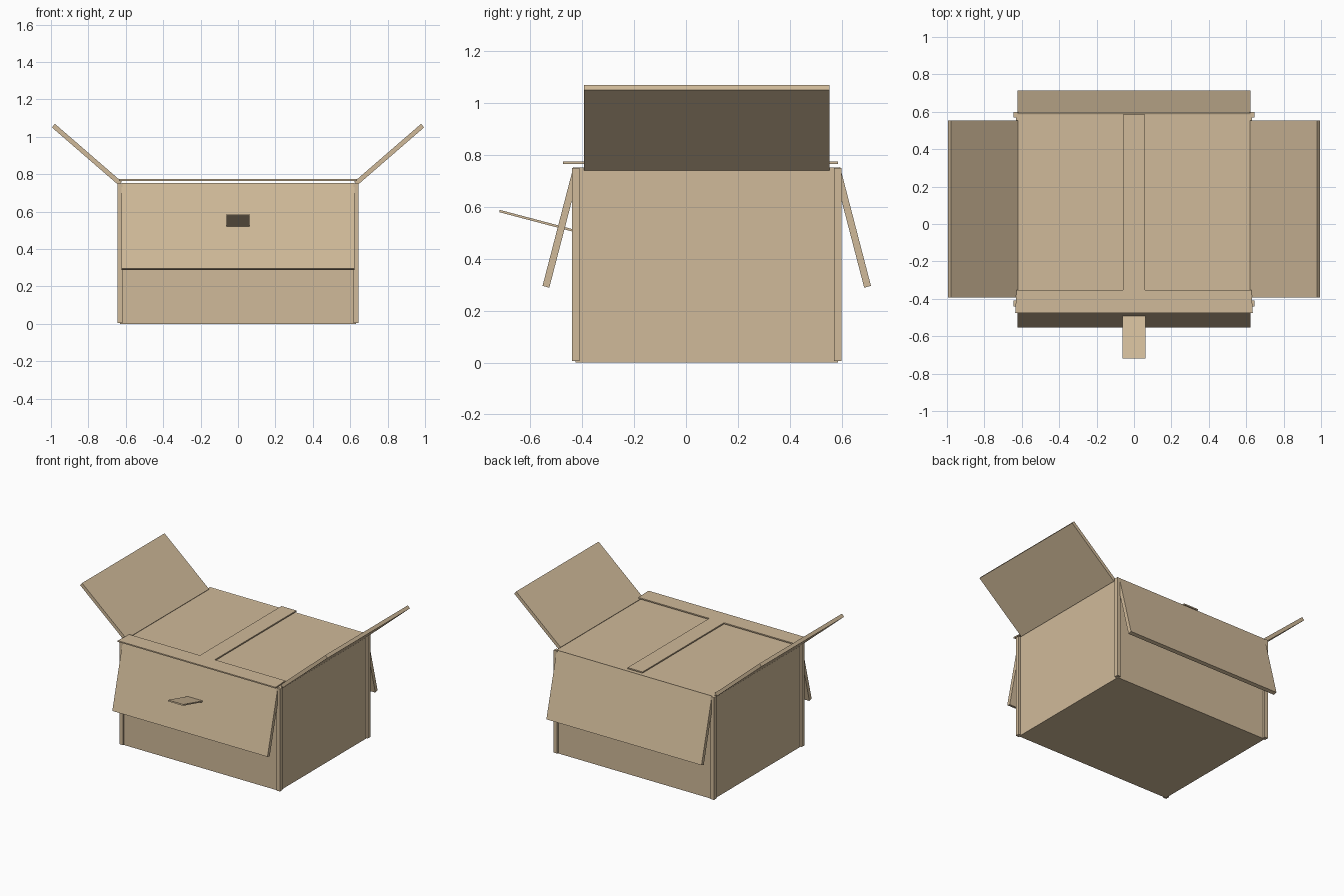
import bpy, bmesh, math
from mathutils import Vector

if "Cube" in bpy.data.objects:
    bpy.data.objects.remove(bpy.data.objects["Cube"])

# One cardboard colour
card = bpy.data.materials.new("tan cardboard")
card.diffuse_color = (0.63, 0.49, 0.32, 1)
card.use_nodes = True
card.node_tree.nodes["Principled BSDF"].inputs["Base Color"].default_value = card.diffuse_color

CY = 0.08          # centre of the box in y
HX, HY = 0.63, 0.505
H = 0.748


def prism(name, points, direction):
    """Extrude a flat outline along a vector."""
    bm = bmesh.new()
    face = bm.faces.new([bm.verts.new(p) for p in points])
    ext = bmesh.ops.extrude_face_region(bm, geom=[face])
    moved = [v for v in ext["geom"] if isinstance(v, bmesh.types.BMVert)]
    bmesh.ops.translate(bm, verts=moved, vec=direction)
    bmesh.ops.recalc_face_normals(bm, faces=bm.faces)
    mesh = bpy.data.meshes.new(name)
    bm.to_mesh(mesh)
    bm.free()
    mesh.materials.append(card)
    obj = bpy.data.objects.new(name, mesh)
    bpy.context.collection.objects.link(obj)
    return obj


def block(name, x0, x1, y0, y1, z0, z1):
    return prism(name, [(x0, y0, z0), (x1, y0, z0), (x1, y1, z0), (x0, y1, z0)],
                 (0, 0, z1 - z0))


def board(name, start, end, width_vec, thick):
    """Board whose centre line runs start to end, extruded along width_vec."""
    a, b, w = Vector(start), Vector(end), Vector(width_vec)
    n = (b - a).cross(w).normalized() * thick / 2
    return prism(name, [a - n - w / 2, b - n - w / 2, b + n - w / 2, a + n - w / 2], w)


# Floor and closed top panel
block("floor", -HX, HX, CY - HY, CY + HY, 0, 0.02)
block("top_panel", -HX, HX, CY - HY, CY + HY, 0.728, H + 0.003)

# Walls, corner posts and open flaps, mirrored in pairs
for s, side in ((-1, "left"), (1, "right")):
    block(side + "_wall", *sorted((s * (HX - 0.02), s * HX)), CY - HY, CY + HY, 0, H)
    board(side + "_flap", (s * 0.629, CY, 0.75), (s * 0.987, CY, 1.06),
          (0, 0.948, 0), 0.025)
    for t, end in ((-1, "front"), (1, "back")):
        block(end + "_" + side + "_post", *sorted((s * 0.618, s * 0.645)),
              *sorted((CY + t * 0.49, CY + t * 0.52)), 0.005, 0.75)
for t, end in ((-1, "front"), (1, "back")):
    block(end + "_wall", -HX + 0.02, HX - 0.02,
          *sorted((CY + t * (HY - 0.02), CY + t * HY)), 0, H)
    board(end + "_flap", (0, CY + t * 0.501, 0.75), (0, CY + t * 0.62, 0.292),
          (1.248, 0, 0), 0.027)

# T-shaped tape strip lying just above the top
outline = [(-0.635, -0.475), (0.635, -0.475), (0.628, -0.352), (0.06, -0.352),
           (0.06, 0.585), (-0.06, 0.585), (-0.06, -0.352), (-0.628, -0.352)]
prism("tape_strip", [(x, y, 0.765) for x, y in outline], (0, 0, 0.009))

# Loose tape tab poking out through the front flap
board("tape_tab", (0, -0.42, 0.505), (0, -0.719, 0.584), (0.122, 0, 0), 0.009)
